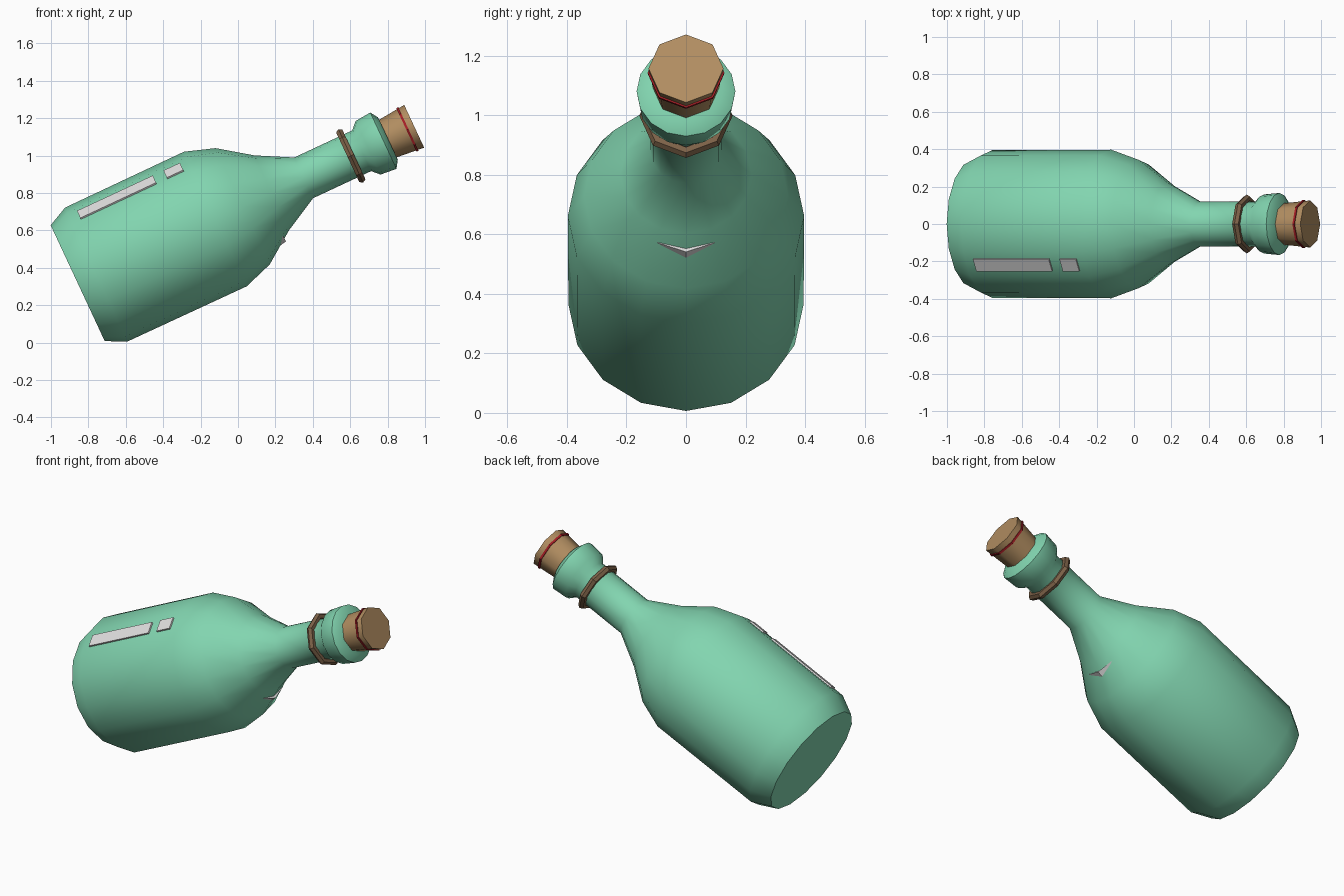
import bpy, math
from mathutils import Matrix, Vector

old = bpy.data.objects.get("Cube")
if old:
    bpy.data.objects.remove(old, do_unlink=True)

# The bottle's axis rises from the middle of its base towards +x
TILT = Matrix.Translation((-0.857, 0, 0.318)) @ Matrix.Rotation(math.radians(65), 4, 'Y')


def material(name, rgb):
    m = bpy.data.materials.new(name)
    m.use_nodes = True
    m.diffuse_color = (*rgb, 1)
    m.node_tree.nodes["Principled BSDF"].inputs["Base Color"].default_value = (*rgb, 1)
    return m


glass = material("sea green glass", (0.223, 0.665, 0.434))
cork_mat = material("cork", (0.445, 0.27, 0.12))
rope = material("brown rope", (0.205, 0.122, 0.065))
red = material("dark red", (0.376, 0.013, 0.019))
shine = material("pale grey", (0.75, 0.74, 0.74))


def build(name, verts, faces, mat, matrix=TILT, smooth=None):
    mesh = bpy.data.meshes.new(name)
    mesh.from_pydata([matrix @ Vector(v) for v in verts], [], faces)
    mesh.materials.append(mat)
    ob = bpy.data.objects.new(name, mesh)
    bpy.context.collection.objects.link(ob)
    bpy.ops.object.select_all(action='DESELECT')
    ob.select_set(True)
    bpy.context.view_layer.objects.active = ob
    bpy.ops.object.mode_set(mode='EDIT')
    bpy.ops.mesh.select_all(action='SELECT')
    bpy.ops.mesh.normals_make_consistent(inside=False)
    bpy.ops.object.mode_set(mode='OBJECT')
    if smooth:
        bpy.ops.object.shade_smooth_by_angle(angle=math.radians(smooth))
    return ob


def lathe(name, profile, sides, mat, smooth=None, closed=False):
    """Turn (radius, height) points round the bottle axis."""
    n = len(profile)
    verts = []
    for r, h in profile:
        for i in range(sides):
            a = math.tau * i / sides
            verts.append((r * math.cos(a), r * math.sin(a), h))
    faces = []
    for j in range(n if closed else n - 1):
        k = (j + 1) % n
        for i in range(sides):
            i2 = (i + 1) % sides
            faces.append((j * sides + i, j * sides + i2, k * sides + i2, k * sides + i))
    if not closed:
        faces.append(tuple(range(sides)))
        faces.append(tuple(range((n - 1) * sides, n * sides)))
    return build(name, verts, faces, mat, smooth=smooth)


# Bottle with shoulder, neck and lip
lathe("bottle", [(0.342, 0), (0.395, 0.11), (0.397, 0.812), (0.343, 0.973),
                 (0.22, 1.145), (0.12, 1.333), (0.12, 1.675), (0.158, 1.713),
                 (0.166, 1.803), (0.125, 1.83)], 16, glass, smooth=60)

# Stopper and its painted band
lathe("cork", [(0.106, 1.78), (0.126, 1.985)], 8, cork_mat, smooth=60)
lathe("cork_band", [(0.119, 1.939), (0.128, 1.939), (0.129, 1.951), (0.119, 1.951)],
      8, red, closed=True)

# Cord round the neck
cord = [(0.136 + 0.021 * math.cos(math.tau * i / 6), 1.611 + 0.021 * math.sin(math.tau * i / 6))
        for i in range(6)]
lathe("neck_cord", cord, 8, rope, smooth=30, closed=True)

# Two highlight plates lying on one facet of the body
facet = TILT @ Matrix.Rotation(math.radians(180 + 33.75), 4, 'Z')
BOX = [(0, 1, 3, 2), (4, 6, 7, 5), (0, 4, 5, 1), (2, 3, 7, 6), (0, 2, 6, 4), (1, 5, 7, 3)]
for name, low, high in (("long_highlight", 0.16, 0.607), ("short_highlight", 0.67, 0.767)):
    box = [(x, y, h) for x in (0.389, 0.3985) for y in (-0.038, 0.038) for h in (low, high)]
    build(name, box, BOX, shine, facet)

# Pointed chevron under the shoulder
build("shoulder_chevron",
      [(0.24, -0.1, 0.573), (0.24, 0.1, 0.573), (0.24, 0, 0.557),
       (0.256, 0, 0.541), (0.215, 0, 0.512)],
      [(0, 2, 3), (0, 3, 4), (0, 4, 2), (1, 3, 2), (1, 4, 3), (1, 2, 4)],
      shine, Matrix.Identity(4))
